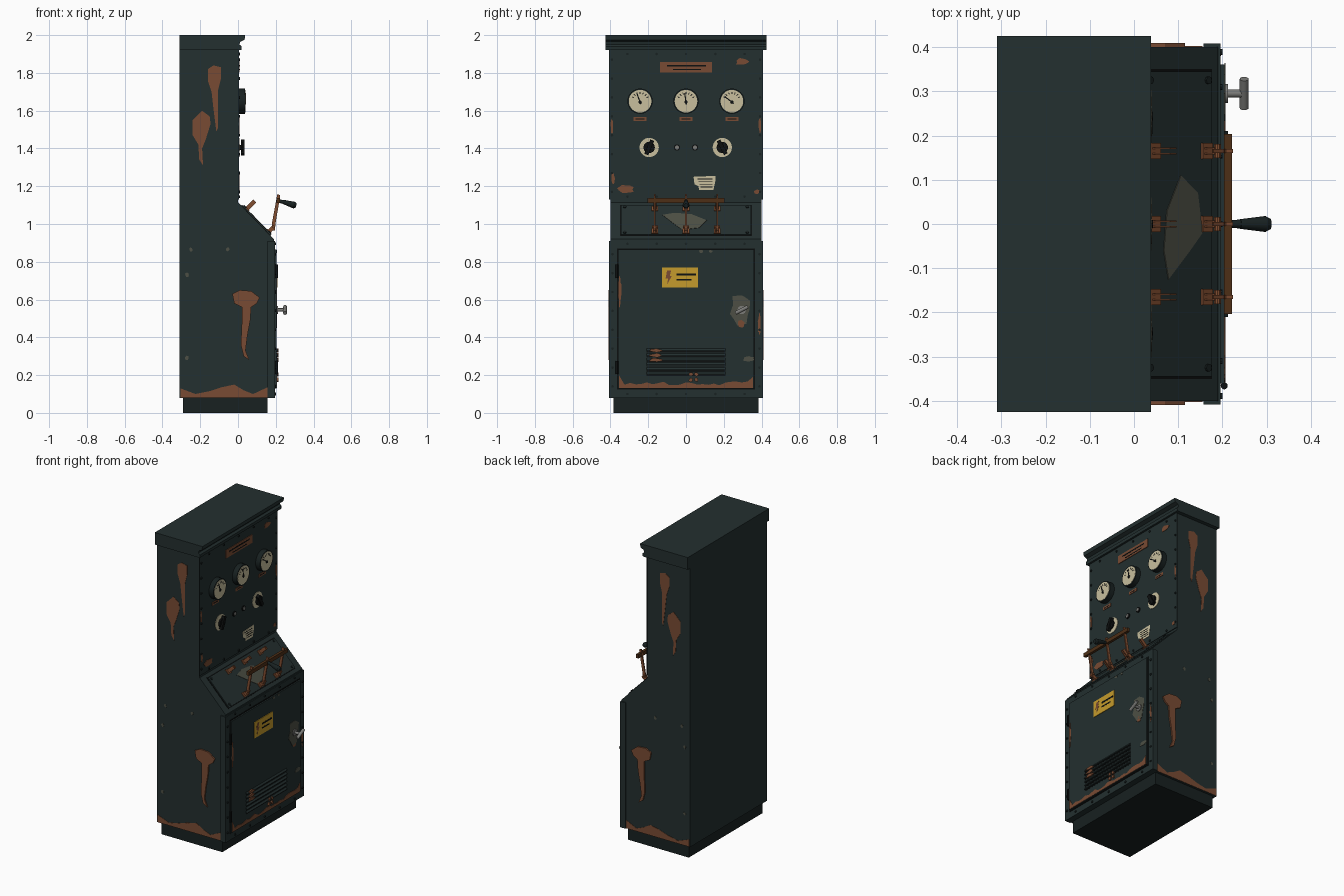
import bpy, bmesh, math, random
from mathutils import Matrix, Vector

random.seed(4)
if "Cube" in bpy.data.objects:
    bpy.data.objects.remove(bpy.data.objects["Cube"])


def material(name, *rgb):
    mat = bpy.data.materials.new(name)
    mat.use_nodes = True
    mat.diffuse_color = (*rgb, 1)
    mat.node_tree.nodes["Principled BSDF"].inputs["Base Color"].default_value = (*rgb, 1)
    return mat


PAINT = material("dark green paint", .017, .029, .029)
TRIM = material("dark trim", .009, .015, .015)
BLACK = material("black", .004, .005, .005)
RUST = material("rust", .19, .07, .033)
COPPER = material("copper", .22, .075, .03)
CREAM = material("cream", .58, .52, .34)
STEEL = material("steel", .2, .2, .19)
YELLOW = material("warning yellow", .56, .33, .025)
WORN = material("worn primer", .075, .078, .058)
WOOD = material("brown bar", .075, .028, .008)


def frame(origin, u, v, n):
    m = Matrix((u, v, n)).transposed().to_4x4()
    m.translation = Vector(origin)
    return m


X, Y, Z = Vector((1, 0, 0)), Vector((0, 1, 0)), Vector((0, 0, 1))


def front(x):
    return frame((x, 0, 0), Y, Z, X)


def wall(side):
    return frame((0, side * .4, 0), X, Z, side * Y)


SECTION = frame((0, 0, 0), X, Z, -Y)
UP = Vector((-.19, 0, .195)).normalized()
SLOPE = frame((.19, 0, .92), Y, UP, Y.cross(UP))
UPPER, LOWER, DOOR = front(.005), front(.195), front(.205)


class Part:
    """Collects solids described in a local plane (u, v) with height n."""

    def __init__(self, name, mat):
        self.name, self.mat, self.bm = name, mat, bmesh.new()

    def poly(self, f, pts, low, high):
        base = [self.bm.verts.new(f @ Vector((u, v, low))) for u, v in pts]
        top = [self.bm.verts.new(f @ Vector((u, v, high))) for u, v in pts]
        self.bm.faces.new(base[::-1])
        self.bm.faces.new(top)
        for i in range(len(pts)):
            j = (i + 1) % len(pts)
            self.bm.faces.new((base[i], base[j], top[j], top[i]))
        return self

    def box(self, f, u0, u1, v0, v1, low, high):
        return self.poly(f, [(u0, v0), (u1, v0), (u1, v1), (u0, v1)], low, high)

    def bar(self, f, u, v, angle, start, end, width, low, high):
        d, s = Vector((math.sin(angle), math.cos(angle))), Vector((math.cos(angle), -math.sin(angle)))
        c = Vector((u, v))
        h = s * width / 2
        return self.poly(f, [c + d * start - h, c + d * start + h, c + d * end + h, c + d * end - h], low, high)

    def disc(self, f, u, v, r, low, high, sides=24):
        ring = [math.tau * i / sides for i in range(sides)]
        return self.poly(f, [(u + r * math.cos(a), v + r * math.sin(a)) for a in ring], low, high)

    def rod(self, a, b, r1, r2, sides=16):
        a, b = Vector(a), Vector(b)
        spin = (b - a).to_track_quat("Z", "Y").to_matrix().to_4x4()
        bmesh.ops.create_cone(self.bm, cap_ends=True, segments=sides, radius1=r1, radius2=r2,
                              depth=(b - a).length, matrix=Matrix.Translation((a + b) / 2) @ spin)
        return self

    def blob(self, f, u, v, ru, rv, low=0, high=.002, sides=13):
        pts = []
        for i in range(sides):
            a, k = math.tau * i / sides, random.uniform(.7, 1.1)
            pts.append((u + ru * k * math.cos(a), v + rv * k * math.sin(a)))
        return self.poly(f, pts, low, high)

    def done(self):
        bmesh.ops.recalc_face_normals(self.bm, faces=self.bm.faces)
        mesh = bpy.data.meshes.new(self.name)
        self.bm.to_mesh(mesh)
        self.bm.free()
        mesh.materials.append(self.mat)
        mesh.shade_smooth()
        mesh.set_sharp_from_angle(angle=math.radians(30))
        bpy.context.collection.objects.link(bpy.data.objects.new(self.name, mesh))


# Cabinet body, plinth and moulded cap
Part("cabinet_body", PAINT).poly(SECTION, [(-.31, .08), (.19, .08), (.19, .92), (0, 1.115), (0, 1.93), (-.31, 1.93)], -.4, .4).done()
Part("plinth", TRIM).box(SECTION, -.29, .155, 0, .08, -.385, .385).done()
Part("top_cap", PAINT).poly(SECTION, [(-.31, 1.92), (.018, 1.92), (.02, 1.94), (.008, 1.95), (.012, 1.965), (.035, 1.975), (.038, 2), (-.31, 2)], -.425, .425).done()

# Panels, corner angles and door
Part("instrument_panel", PAINT).box(UPPER, -.407, .407, 1.13, 1.92, -.005, 0).done()
seams = Part("panel_seams", BLACK)
seams.box(LOWER, -.366, .366, .124, .871, -.004, .001).box(SLOPE, -.35, .35, .022, .25, 0, .002).done()
Part("switch_board", PAINT).box(SLOPE, -.345, .345, .027, .245, 0, .008).done()
Part("door", PAINT).box(DOOR, -.36, .36, .13, .865, -.01, 0).done()
angles = Part("frame_angles", PAINT)
angles.box(LOWER, -.408, .408, .872, .91, -.005, 0).box(LOWER, -.408, .408, .08, .122, -.005, 0)
for side in (-1, 1):
    angles.box(LOWER, side * .408, side * .368, .122, .872, -.005, 0)
    angles.box(wall(side), .157, .195, .08, .91, 0, .008)
angles.done()

rivets = Part("rivets", TRIM)
for side in (-1, 1):
    for i in range(8):
        rivets.disc(UPPER, side * .392, 1.17 + i * .1, .007, 0, .005, 8)
        rivets.disc(LOWER, side * .389, .14 + i * .1, .007, 0, .005, 8)
    for v in (.042, .23):
        rivets.disc(SLOPE, side * .325, v, .009, .008, .013, 8)
for i in range(-2, 3):
    for f, z in ((LOWER, .895), (LOWER, .1), (UPPER, 1.9), (UPPER, 1.145)):
        rivets.disc(f, i * .155, z, .007, 0, .005, 8)
rivets.done()

# Gauges with ticks, needles and small labels
bezels, dials = Part("gauge_bezels", TRIM), Part("gauge_dials", CREAM)
marks, tags, lines = Part("gauge_marks", BLACK), Part("name_plates", RUST), Part("plate_lines", BLACK)
for y, swing in ((-.243, -.35), (0, -.15), (.243, -.9)):
    bezels.disc(UPPER, y, 1.65, .067, 0, .033, 32)
    dials.disc(UPPER, y, 1.65, .06, .033, .035, 32)
    for i in range(-3, 4):
        marks.bar(UPPER, y, 1.65, i * .36, .038, .05, .004, .035, .036)
    marks.bar(UPPER, y, 1.645, swing, -.012, .048, .006, .035, .037)
    marks.disc(UPPER, y, 1.645, .009, .035, .038, 12)
    tags.box(UPPER, y - .035, y + .035, 1.545, 1.566, 0, .003)
    lines.box(UPPER, y - .024, y + .024, 1.553, 1.558, .003, .004)
tags.box(UPPER, -.138, .138, 1.803, 1.857, 0, .004)
lines.box(UPPER, -.1, .105, 1.834, 1.842, .004, .005).box(UPPER, -.07, .08, 1.814, 1.82, .004, .005)

# Rotary knobs, indicator lamps and paper label
knobs = Part("rotary_knobs", BLACK)
lamps, lamp_rims = Part("lamps", STEEL), Part("lamp_rims", BLACK)
for y, turn in ((-.195, .4), (.192, -.5)):
    dials.disc(UPPER, y, 1.405, .051, 0, .003, 28)
    knobs.disc(UPPER, y, 1.405, .014, .003, .013).disc(UPPER, y, 1.405, .03, .01, .02)
    knobs.bar(UPPER, y, 1.405, turn, -.04, .042, .022, .01, .03)
for y in (-.048, .048):
    lamp_rims.disc(UPPER, y, 1.405, .017, 0, .006, 16)
    lamps.disc(UPPER, y, 1.405, .011, .006, .009, 16)
dials.poly(UPPER, [(.04, 1.25), (.157, 1.255), (.155, 1.225), (.145, 1.18), (.07, 1.18), (.065, 1.2), (.045, 1.21)], 0, .002)
for i in range(4):
    lines.box(UPPER, .06 + i * .006, .14, 1.236 - i * .014, 1.24 - i * .014, .002, .003)

# Warning plate
Part("warning_plate", YELLOW).box(DOOR, -.127, .064, .665, .771, 0, .004).done()
lines.box(DOOR, -.05, .052, .727, .738, .004, .005).box(DOOR, -.05, .03, .7, .709, .004, .005)
tags.poly(DOOR, [(-.1, .755), (-.078, .755), (-.086, .725), (-.075, .725), (-.1, .68), (-.095, .712), (-.108, .712)], .004, .005)
for part in (bezels, dials, marks, tags, lines, knobs, lamps, lamp_rims):
    part.done()

# Three linked knife switches
switches = Part("knife_switches", COPPER)
for y in (-.165, 0, .165):
    for v in (.047, .215):
        switches.box(SLOPE, y - .018, y + .018, v - .016, v + .016, .008, .014)
        for leaf in (-.006, .006):
            switches.box(SLOPE, y + leaf - .002, y + leaf + .002, v - .011, v + .011, .012, .068 if v > .1 else .045)
    switches.poly(SECTION, [(.178, .965), (.196, .965), (.198, 1.0), (.224, 1.152), (.208, 1.158), (.18, 1.005)], -y - .004, -y + .004)
    switches.rod((.189, y - .016, .985), (.189, y + .016, .985), .008, .008, 10)
switches.done()
Part("switch_crossbar", WOOD).box(SECTION, .204, .222, 1.112, 1.137, -.203, .203).done()
grip = Part("switch_grip", TRIM)
grip.rod((.215, 0, 1.122), (.245, 0, 1.115), .009, .01)
grip.rod((.24, 0, 1.117), (.297, 0, 1.1), .011, .018).rod((.297, 0, 1.1), (.308, 0, 1.097), .018, .012).done()

# Door louvres, hinges and T handle
hoods, slots = Part("louvre_hoods", PAINT), Part("louvre_slots", BLACK)
for i in range(6):
    z = .205 + i * .025
    hoods.poly(SECTION, [(.204, z + .012), (.213, z), (.213, z - .003), (.204, z - .003)], -.21, .21)
    slots.box(DOOR, -.21, .21, z - .01, z - .003, 0, .001)
hoods.done()
slots.done()
hinges = Part("door_hinges", BLACK)
for z in (.24, .75):
    hinges.rod((.204, -.366, z - .035), (.204, -.366, z + .035), .008, .008, 12)
hinges.done()
handle = Part("door_handle", STEEL)
handle.disc(DOOR, .295, .545, .022, 0, .008).rod((.205, .295, .545), (.25, .295, .545), .009, .009)
handle.rod((.249, .262, .528), (.249, .328, .562), .01, .01).done()

# Rust runs on both side walls
runs = ([(-.16, 1.82), (-.13, 1.84), (-.09, 1.83), (-.09, 1.77), (-.105, 1.71), (-.105, 1.51), (-.115, 1.49), (-.13, 1.61), (-.14, 1.7), (-.16, 1.76)],
        [(-.24, 1.55), (-.19, 1.6), (-.15, 1.57), (-.145, 1.53), (-.17, 1.45), (-.19, 1.4), (-.185, 1.31), (-.205, 1.34), (-.21, 1.42), (-.24, 1.47)],
        [(-.03, .63), (.01, .65), (.07, .645), (.115, .61), (.1, .58), (.07, .56), (.065, .49), (.05, .41), (.04, .33), (.06, .28), (.03, .3), (.015, .36), (.02, .47), (.02, .56), (-.02, .58)],
        [(-.305, .081), (-.305, .13), (-.225, .1), (-.15, .115), (-.09, .135), (-.02, .15), (.03, .12), (.08, .1), (.155, .135), (.155, .081)])
rust, worn = Part("rust_patches", RUST), Part("worn_patches", WORN)
for side in (-1, 1):
    for run in runs:
        rust.poly(wall(side), run, 0, .002 if run is not runs[2] else .009)
    for x, z in ((-.25, .865), (-.055, .865), (-.27, .29), (-.27, .73)):
        worn.blob(wall(side), x, z, .011, .013, sides=7)

# Rust and wear on the front
edge = [(-.355 + .71 * i / 24, .155 + random.uniform(-.01, .012)) for i in range(25)]
rust.poly(DOOR, [(-.355, .132), (-.355, .2), *edge[1:-1], (.355, .19), (.355, .132)], 0, .002)
for f, y, z, ry, rz in ((UPPER, -.32, 1.183, .045, .024), (UPPER, .3, 1.86, .042, .02), (UPPER, -.392, 1.52, .008, .045),
                        (UPPER, .392, 1.52, .008, .05), (UPPER, -.385, 1.24, .01, .03), (UPPER, .375, 1.17, .015, .012),
                        (DOOR, -.35, .64, .009, .08), (LOWER, .388, .47, .008, .06), (DOOR, .292, .47, .018, .025)):
    rust.blob(f, y, z, ry, rz)
for i in range(3):
    rust.blob(DOOR, -.16, .28 + i * .025, .036, .011, 0, .009)
for y, z in ((.025, .205), (.055, .205), (.025, .175), (.055, .175)):
    rust.blob(DOOR, y, z, .012, .012, 0, .009, 7)
worn.blob(DOOR, .29, .55, .056, .1)
worn.blob(DOOR, .33, .287, .035, .014).blob(DOOR, .08, .855, .013, .008).blob(DOOR, .13, .855, .012, .007)
worn.poly(SLOPE, [(-.125, .17), (-.06, .185), (.03, .175), (.11, .13), (.07, .075), (-.02, .06), (-.06, .1)], .008, .01)
rust.done()
worn.done()
